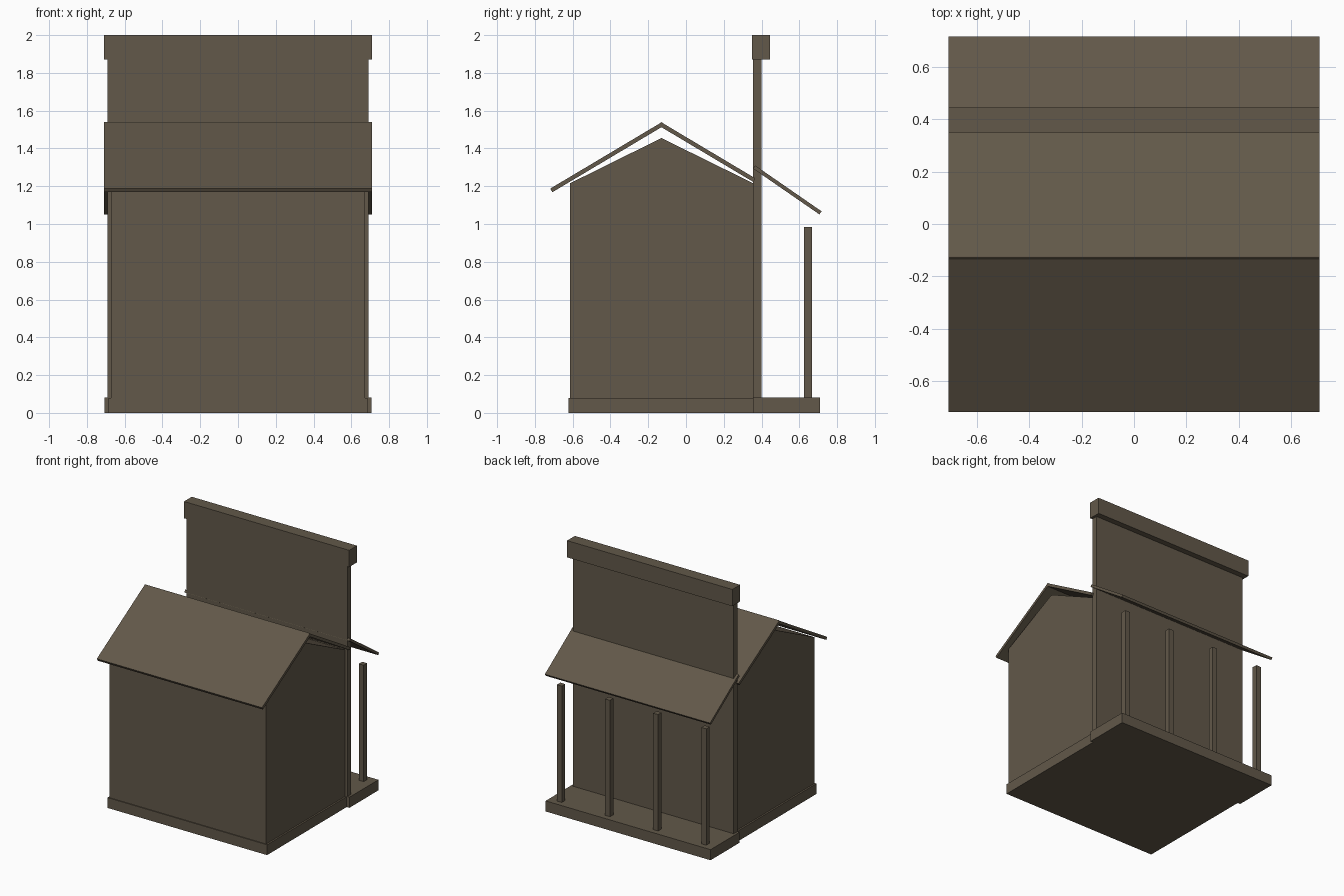
import bpy
from mathutils import Vector

cube = bpy.data.objects.get("Cube")
if cube:
    bpy.data.objects.remove(cube, do_unlink=True)

wood = bpy.data.materials.new("weathered_wood")
wood.use_nodes = True
colour = (0.122, 0.098, 0.067, 1)
wood.diffuse_color = colour
wood.node_tree.nodes["Principled BSDF"].inputs["Base Color"].default_value = colour


def prism(name, profile, half_width, x=0):
    """Extrude a (y, z) profile along x."""
    n = len(profile)
    verts = [(x + s * half_width, y, z) for s in (-1, 1) for y, z in profile]
    faces = [tuple(reversed(range(n))), tuple(range(n, 2 * n))]
    faces += [(i, (i + 1) % n, (i + 1) % n + n, i + n) for i in range(n)]
    mesh = bpy.data.meshes.new(name)
    mesh.from_pydata(verts, [], faces)
    mesh.materials.append(wood)
    obj = bpy.data.objects.new(name, mesh)
    bpy.context.collection.objects.link(obj)
    return obj


def box(name, y0, y1, z0, z1, half_width, x=0):
    return prism(name, [(y0, z0), (y1, z0), (y1, z1), (y0, z1)], half_width, x)


def board(name, start, end, thickness, half_width):
    """Sloping board around a centre line from start to end."""
    a, b = Vector(start), Vector(end)
    d = (b - a).normalized()
    up = Vector((-d.y, d.x)) * thickness / 2
    return prism(name, [tuple(p) for p in (a - up, b - up, b + up, a + up)], half_width)


# Foundation and porch floor
box("foundation", -0.622, 0.36, 0, 0.08, 0.685)
box("porch_floor", 0.355, 0.71, 0, 0.082, 0.708)

# Gabled house body
prism("house_body", [(-0.615, 0.08), (0.357, 0.08), (0.357, 1.215),
                     (-0.13, 1.455), (-0.615, 1.215)], 0.672)

# Tall false wall with its cornice
box("false_wall", 0.355, 0.4, 0.08, 1.9, 0.69)
box("cornice", 0.35, 0.445, 1.87, 2.0, 0.709)

# Roofs
board("main_roof_front", (-0.713, 1.178), (-0.122, 1.53), 0.022, 0.709)
board("main_roof_back", (-0.138, 1.53), (0.362, 1.232), 0.022, 0.709)
board("porch_roof", (0.36, 1.302), (0.712, 1.059), 0.02, 0.709)

# Porch posts
for i in range(4):
    box(f"porch_post_{i + 1}", 0.625, 0.667, 0.08, 0.985, 0.021, -0.62 + i * 1.24 / 3)
